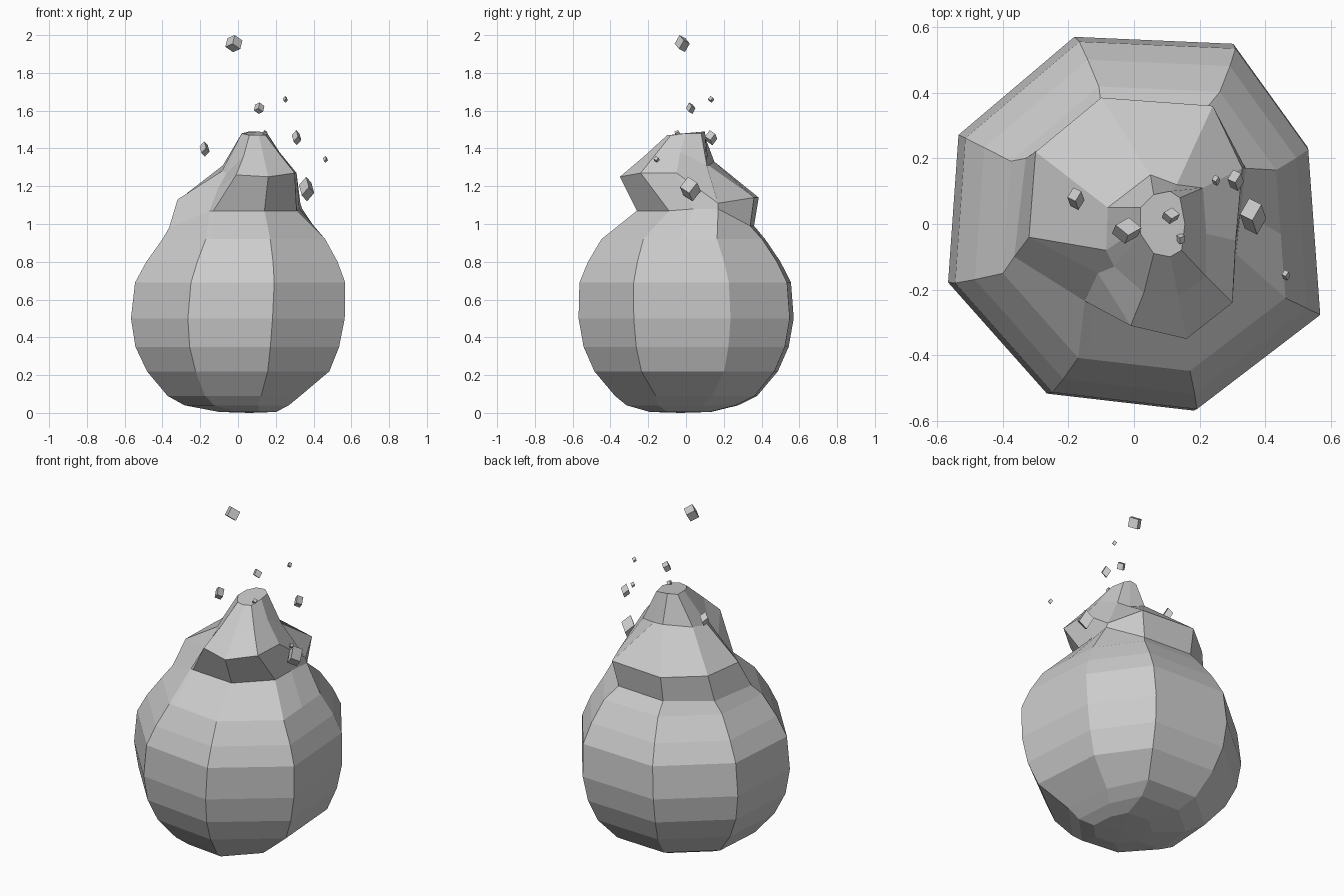
import bpy, bmesh
from math import cos, sin, radians
from mathutils import Vector, Euler

# Slightly irregular octagon shared by the body rings: angle, radius factor
sides = [(24, .97), (61, 1.05), (107.5, 1), (153, 1),
         (197.5, .99), (243, .97), (288, 1), (334, 1.055)]

# Body rings: z, radius, centre x, centre y
body_rings = [
    (0.005, 0.17, 0.06, -0.03),
    (0.04, 0.31, 0.01, -0.02),
    (0.09, 0.395, 0.00, 0.00),
    (0.22, 0.51, 0.00, 0.00),
    (0.35, 0.57, -0.005, 0.00),
    (0.50, 0.598, -0.002, 0.00),
    (0.69, 0.588, 0.01, -0.005),
    (0.80, 0.535, 0.02, -0.01),
    (0.92, 0.455, 0.03, -0.015),
]

# Hand-shaped upper rings, ten points each: neck, overhanging lip, shoulder, tip
upper_rings = [
    [(.34, .17, 1.08), (.21, .34, .99), (-.10, .36, .99), (-.33, .20, .99), (-.365, -.10, .98),
     (-.15, -.235, 1.07), (-.13, -.24, 1.07), (.14, -.26, 1.07), (.31, -.09, 1.07), (.325, .04, 1.08)],
    [(.33, .17, 1.11), (.24, .36, 1.14), (-.10, .385, 1.14), (-.30, .22, 1.14), (-.32, -.04, 1.13),
     (-.11, -.15, 1.18), (-.01, -.31, 1.26), (.16, -.35, 1.25), (.30, -.24, 1.27), (.31, -.05, 1.27)],
    [(.21, .11, 1.31), (.13, .12, 1.31), (.05, .15, 1.33), (-.08, .05, 1.31), (-.085, -.08, 1.28),
     (-.06, -.13, 1.27), (.03, -.21, 1.36), (.135, -.22, 1.36), (.22, -.16, 1.37), (.22, -.03, 1.38)],
    [(.14, .08, 1.48), (.11, .10, 1.49), (.06, .09, 1.49), (.02, .05, 1.48), (.02, -.01, 1.48),
     (.02, -.03, 1.48), (.06, -.09, 1.47), (.11, -.10, 1.47), (.145, -.08, 1.47), (.155, .0, 1.48)],
]


def ring_points(z, r, cx, cy):
    pts = []
    for angle, factor in sides:
        if z < 0.1 and angle in (24, 334):
            factor *= 0.88          # flatter chamfer low on the right
        a = radians(angle)
        pts.append(Vector((cx + r * factor * cos(a), cy + r * factor * sin(a), z)))
    # extra points on two flat sides, where the lip needs more corners
    return pts[:6] + [pts[5].lerp(pts[6], 0.1)] + pts[6:] + [pts[7].lerp(pts[0], 0.5)]


def finish(name, bm):
    bmesh.ops.recalc_face_normals(bm, faces=bm.faces)
    mesh = bpy.data.meshes.new(name)
    bm.to_mesh(mesh)
    bm.free()
    obj = bpy.data.objects.new(name, mesh)
    bpy.context.collection.objects.link(obj)
    return obj


# Flame body: stacked rings bridged together and capped
bm = bmesh.new()
rings = [[bm.verts.new(p) for p in pts]
         for pts in [ring_points(*r) for r in body_rings] + upper_rings]
count = len(rings[0])
for low, high in zip(rings, rings[1:]):
    for i in range(count):
        j = (i + 1) % count
        bm.faces.new((low[i], low[j], high[j], high[i]))
bottom = bm.verts.new((0.06, -0.03, 0))
for i in range(count):
    bm.faces.new((bottom, rings[0][(i + 1) % count], rings[0][i]))
bm.faces.new(rings[-1])
finish("flame_body", bm)

# Embers: small tilted blocks, fitted to a position and overall extent
embers = [
    ((-.022, -.02, 1.955), (.09, .08, .09), (-20, 30, 35)),
    ((.112, .025, 1.613), (.055, .05, .06), (-20, 30, 35)),
    ((.25, .133, 1.66), (.026, .033, .035), (-30, -35, -20)),
    ((.31, .133, 1.457), (.05, .065, .08), (-30, -35, -20)),
    ((.463, -.156, 1.342), (.026, .033, .035), (-30, -35, -20)),
    ((.363, .023, 1.185), (.08, .11, .13), (-30, -35, -20)),
    ((-.177, .077, 1.397), (.052, .068, .082), (-30, -35, -20)),
    ((.143, -.045, 1.48), (.026, .033, .035), (30, 25, 20)),
]
for n, (loc, size, rot) in enumerate(embers, 1):
    bm = bmesh.new()
    bmesh.ops.create_cube(bm, size=1)
    bmesh.ops.rotate(bm, verts=bm.verts, matrix=Euler([radians(a) for a in rot]).to_matrix())
    extent = [2 * max(v.co[k] for v in bm.verts) for k in range(3)]
    for v in bm.verts:
        v.co = Vector([loc[k] + v.co[k] * size[k] / extent[k] for k in range(3)])
    finish(f"ember_{n}", bm)
